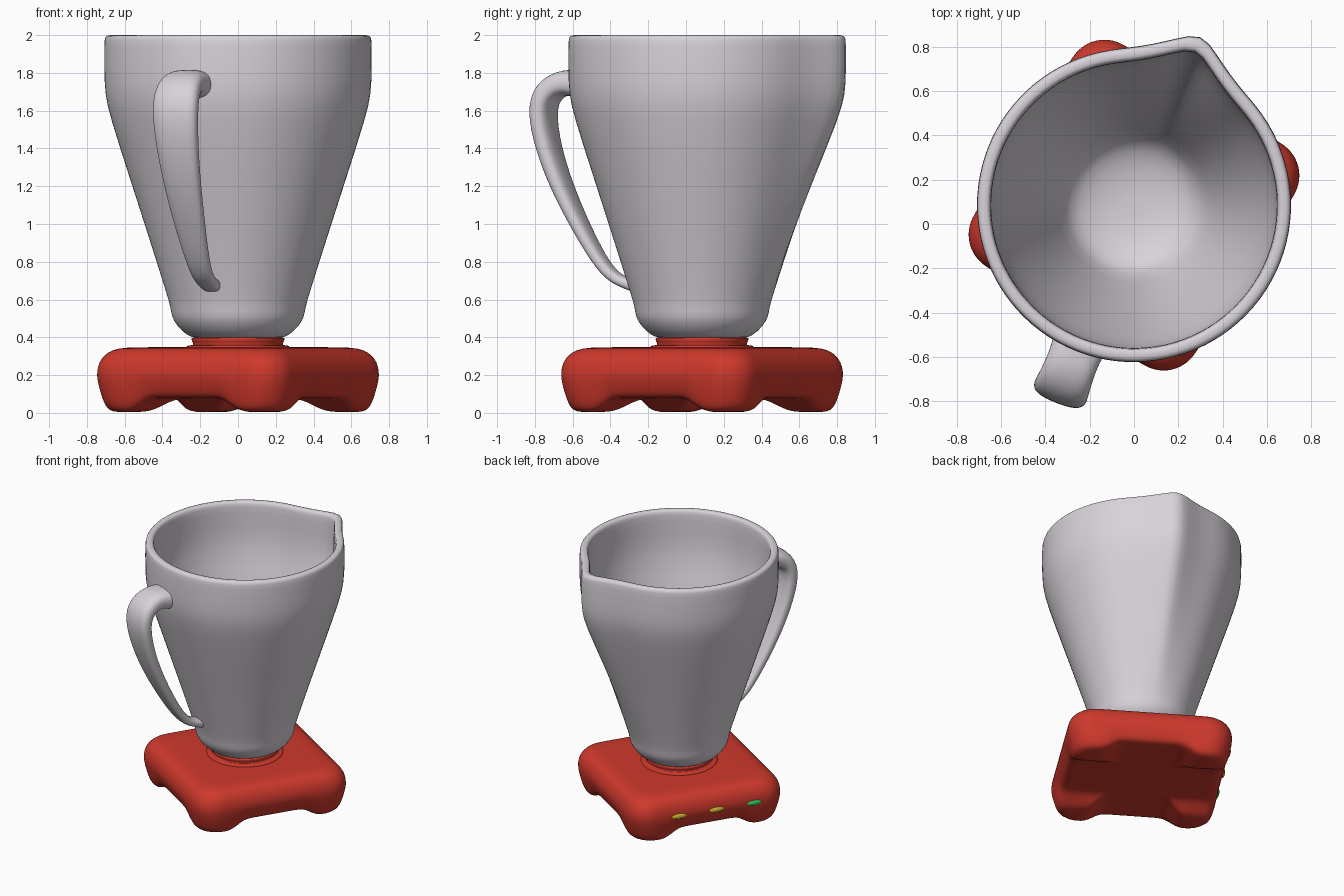
import bpy, bmesh, math
from mathutils import Vector

if "Cube" in bpy.data.objects:
    bpy.data.objects.remove(bpy.data.objects["Cube"])

CY = 0.085                      # jar and base axis sits at y = CY
SPOUT = math.radians(68.5)      # pouring direction, handle is opposite


def material(name, col):
    m = bpy.data.materials.new(name)
    m.diffuse_color = (*col, 1)
    m.use_nodes = True
    m.node_tree.nodes["Principled BSDF"].inputs["Base Color"].default_value = m.diffuse_color
    return m


RED = material("red", (0.62, 0.04, 0.025))
YELLOW = material("yellow", (0.75, 0.5, 0.04))
GREEN = material("green", (0.05, 0.6, 0.12))
PALE = material("pale_grey", (0.69, 0.65, 0.70))


def loft(name, rings, mat, subsurf=1):
    """Skin a list of equally sized rings and close both ends with a fan."""
    bm = bmesh.new()
    loops = [[bm.verts.new(p) for p in r] for r in rings]
    n = len(rings[0])
    for a, b in zip(loops, loops[1:]):
        for i in range(n):
            j = (i + 1) % n
            bm.faces.new((a[i], a[j], b[j], b[i]))
    for lp in (loops[0], loops[-1]):
        c = bm.verts.new(sum((v.co for v in lp), Vector()) / n)
        for i in range(n):
            bm.faces.new((lp[i], lp[(i + 1) % n], c))
    bmesh.ops.recalc_face_normals(bm, faces=bm.faces)
    for f in bm.faces:
        f.smooth = True
    me = bpy.data.meshes.new(name)
    bm.to_mesh(me)
    bm.free()
    ob = bpy.data.objects.new(name, me)
    bpy.context.collection.objects.link(ob)
    me.materials.append(mat)
    if subsurf:
        s = ob.modifiers.new("smooth", "SUBSURF")
        s.levels = s.render_levels = subsurf
    return ob


def smoothstep(a, b, x):
    t = min(1, max(0, (x - a) / (b - a)))
    return t * t * (3 - 2 * t)


# Jar: tapered wall, rounded rim, hollow inside, pinched spout
def jar_ring(r, z, n=48):
    pts = []
    amount = 0.18 * min(1, max(0, (z - 0.55) / 1.05))
    for i in range(n):
        d = 2 * math.pi * i / n
        off = math.degrees(min(d, 2 * math.pi - d))
        rr = r * (1 + amount * max(0, 1 - off / 25) ** 2)
        a = SPOUT + d
        pts.append((rr * math.cos(a), CY + rr * math.sin(a), z))
    return pts


jar_profile = [
    (0.10, 0.395), (0.22, 0.395), (0.265, 0.405), (0.325, 0.46), (0.352, 0.51),
    (0.358, 0.56), (0.372, 0.61), (0.47, 0.92), (0.58, 1.26), (0.68, 1.57),
    (0.707, 1.69), (0.71, 1.82), (0.71, 1.96), (0.706, 1.992), (0.69, 2.0),
    (0.665, 2.0), (0.65, 1.992), (0.645, 1.95), (0.645, 1.72), (0.62, 1.58),
    (0.48, 1.12), (0.33, 0.64), (0.29, 0.56), (0.20, 0.51), (0.08, 0.49)]
loft("jar", [jar_ring(r, z) for r, z in jar_profile], PALE)


# Handle: radius, height, width, thickness along its path
handle_path = [
    (0.66, 1.735, 0.26, 0.17), (0.72, 1.745, 0.235, 0.145), (0.79, 1.75, 0.235, 0.14),
    (0.875, 1.705, 0.25, 0.14), (0.915, 1.60, 0.26, 0.12), (0.875, 1.40, 0.235, 0.105),
    (0.795, 1.19, 0.205, 0.095), (0.69, 0.985, 0.17, 0.08), (0.58, 0.80, 0.13, 0.07),
    (0.505, 0.72, 0.115, 0.065), (0.44, 0.69, 0.11, 0.06), (0.36, 0.665, 0.11, 0.07)]
out = Vector((-math.cos(SPOUT), -math.sin(SPOUT), 0))
up = Vector((0, 0, 1))
side = out.cross(up)
centres = [out * p[0] + up * p[1] + Vector((0, CY, 0)) for p in handle_path]
rings = []
for i, (_, _, w, t) in enumerate(handle_path):
    tan = (centres[min(i + 1, len(centres) - 1)] - centres[max(i - 1, 0)]).normalized()
    nrm = tan.cross(side)
    ring = []
    for k in range(16):
        a = 2 * math.pi * k / 16
        c, s = math.cos(a), math.sin(a)
        ring.append(centres[i]
                    + side * math.copysign(abs(c) ** 0.75, c) * w / 2
                    + nrm * math.copysign(abs(s) ** 0.75, s) * t / 2)
    rings.append(ring)
loft("handle", rings, PALE, 2)

# Base: rounded square block standing on four corner feet
BASE_ROT = math.radians(58)
HALF, RAD = 0.59, 0.17


def base_ring(inset, z, scale=1):
    h, r = HALF - inset, RAD - inset * 0.4
    pts = []
    for k in range(4):
        local = [(h - r + r * math.cos(a), h - r + r * math.sin(a))
                 for a in (math.pi / 2 * i / 7 for i in range(8))]
        local += [((h - r) * (1 - 2 * i / 15), h) for i in range(1, 15)]
        ca, sa = math.cos(k * math.pi / 2), math.sin(k * math.pi / 2)
        for x, y in local:
            x, y = (x * ca - y * sa) * scale, (x * sa + y * ca) * scale
            arch = 0.075 * (1 - smoothstep(0.21, 0.35, min(abs(x), abs(y))))
            zz = z + arch * max(0, 1 - z / 0.22)
            cr, sr = math.cos(BASE_ROT), math.sin(BASE_ROT)
            pts.append((x * cr - y * sr, CY + x * sr + y * cr, zz))
    return pts


rings = [base_ring(0.1, 0.005, s) for s in (0.1, 0.3, 0.45, 0.55, 0.64, 0.72, 0.8, 0.9)]
rings += [base_ring(d, z) for d, z in [
    (0.09, 0.003), (0.055, 0.012), (0.035, 0.04), (0.018, 0.10), (0.002, 0.17), (0, 0.22),
    (0.01, 0.27), (0.035, 0.31), (0.07, 0.335), (0.12, 0.346), (0.2, 0.348)]]
rings.append(base_ring(0.2, 0.348, 0.3))
loft("base", rings, RED)


# Red neck between base and jar, with a thin raised ring around it
def circle(r, z, n=48):
    return [(r * math.cos(2 * math.pi * i / n), CY + r * math.sin(2 * math.pi * i / n), z)
            for i in range(n)]


neck_profile = [(0.1, 0.335), (0.275, 0.335), (0.275, 0.353), (0.262, 0.358), (0.238, 0.358),
                (0.236, 0.365), (0.25, 0.392), (0.245, 0.402), (0.1, 0.402)]
loft("neck", [circle(r, z) for r, z in neck_profile], RED)

# Indicator lights on the back-left side of the base
normal = BASE_ROT + math.pi / 2
for i, (t, mat) in enumerate([(-0.25, YELLOW), (0.04, YELLOW), (0.33, GREEN)]):
    bpy.ops.mesh.primitive_uv_sphere_add(segments=24, ring_count=12, radius=1)
    light = bpy.context.object
    light.name = f"indicator_light_{i + 1}"
    light.location = (HALF * math.cos(normal) - t * math.sin(normal),
                      CY + HALF * math.sin(normal) + t * math.cos(normal), 0.2)
    light.rotation_euler = (0, 0, normal)
    light.scale = (0.012, 0.058, 0.02)
    light.data.materials.append(mat)
    bpy.ops.object.shade_smooth()
